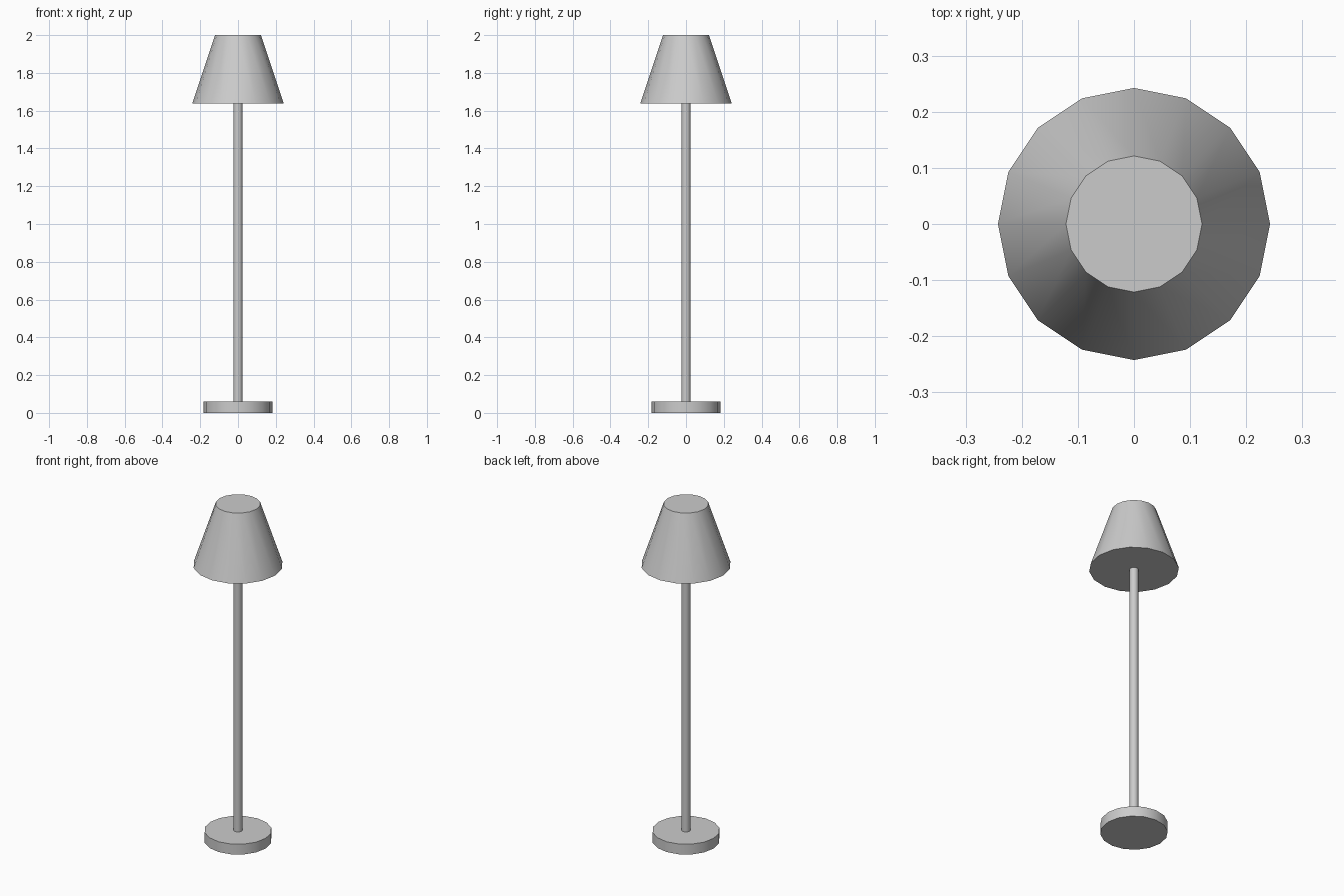
import bpy
from math import radians

if "Cube" in bpy.data.objects:
    bpy.data.objects.remove(bpy.data.objects["Cube"])


def tapered_part(name, r_bottom, r_top, z_bottom, z_top, sides=16):
    bpy.ops.mesh.primitive_cone_add(
        vertices=sides, radius1=r_bottom, radius2=r_top,
        depth=z_top - z_bottom, end_fill_type='NGON',
        location=(0, 0, (z_bottom + z_top) / 2))
    part = bpy.context.object
    part.name = name
    bpy.ops.object.shade_smooth_by_angle(angle=radians(40))
    return part


# Round foot
tapered_part("base", 0.182, 0.182, 0.0, 0.061)
# Slim upright, meeting the foot and the underside of the shade
tapered_part("pole", 0.024, 0.024, 0.061, 1.637)
# Closed conical shade
tapered_part("lamp_shade", 0.2424, 0.1212, 1.637, 2.0)
